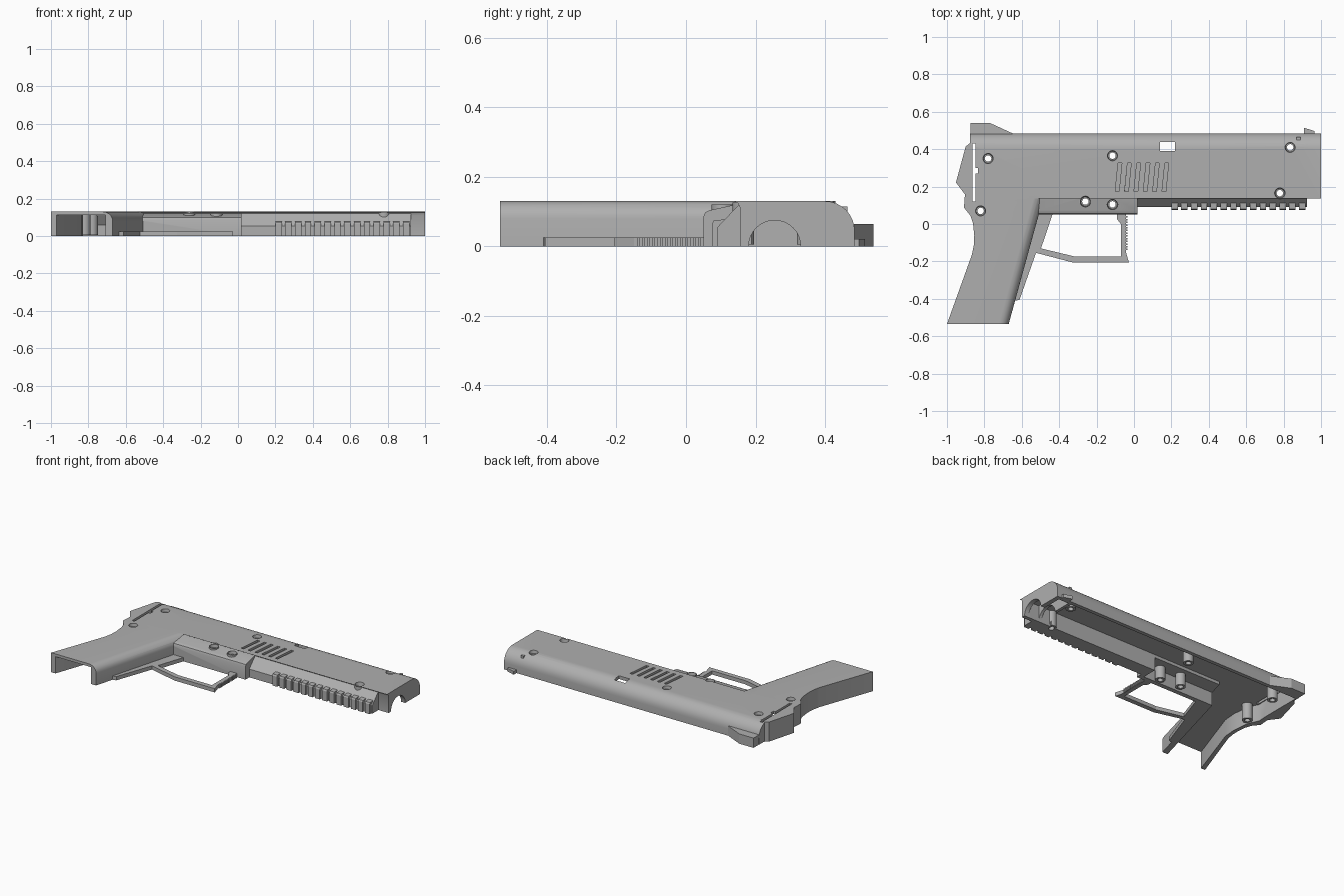
import bpy, bmesh, math
from mathutils import Matrix

cube = bpy.data.objects.get("Cube")
if cube:
    bpy.data.objects.remove(cube, do_unlink=True)

grey = bpy.data.materials.new("matte_grey")
grey.use_nodes = True
grey.diffuse_color = (0.43, 0.43, 0.43, 1)
grey.node_tree.nodes["Principled BSDF"].inputs["Base Color"].default_value = (0.43, 0.43, 0.43, 1)


def finish(name, bm):
    bmesh.ops.recalc_face_normals(bm, faces=bm.faces)
    me = bpy.data.meshes.new(name)
    bm.to_mesh(me)
    bm.free()
    ob = bpy.data.objects.new(name, me)
    bpy.context.collection.objects.link(ob)
    me.materials.append(grey)
    return ob


def prism(name, pts, lo, hi, along="z", round_edge=None):
    """Extrude an outline: x,y points along z, or y,z points along x."""
    bm = bmesh.new()
    place = (lambda p, d: (p[0], p[1], d)) if along == "z" else (lambda p, d: (d, p[0], p[1]))
    rings = [[bm.verts.new(place(p, d)) for p in pts] for d in (lo, hi)]
    n = len(pts)
    bm.faces.new(rings[0])
    bm.faces.new(rings[1])
    for i in range(n):
        j = (i + 1) % n
        bm.faces.new((rings[0][i], rings[0][j], rings[1][j], rings[1][i]))
    if round_edge:
        edge = bm.edges.get((rings[1][0], rings[1][1]))
        bmesh.ops.bevel(bm, geom=[edge], offset=round_edge, segments=6, profile=0.5, affect='EDGES')
    return finish(name, bm)


def box(name, x0, x1, y0, y1, z0, z1):
    return prism(name, [(x0, y0), (x1, y0), (x1, y1), (x0, y1)], z0, z1)


def cone(name, x, y, z0, z1, r0, r1, along="z"):
    """Round part; along x, the values z0 and z1 are x limits and (x, y) is (y, z)."""
    bm = bmesh.new()
    bmesh.ops.create_cone(bm, cap_ends=True, segments=32, radius1=r0, radius2=r1, depth=z1 - z0)
    if along == "x":
        bm.transform(Matrix.Translation(((z0 + z1) / 2, x, y)) @ Matrix.Rotation(math.pi / 2, 4, 'Y'))
    else:
        bm.transform(Matrix.Translation((x, y, (z0 + z1) / 2)))
    return finish(name, bm)


def combine(target, tool, op):
    mod = target.modifiers.new(op.lower(), 'BOOLEAN')
    mod.operation, mod.solver, mod.object = op, 'EXACT', tool
    bpy.context.view_layer.objects.active = target
    bpy.ops.object.modifier_apply(modifier=mod.name)
    bpy.data.objects.remove(tool, do_unlink=True)


# Upper body: long prism with a rounded upper edge
arc = [(0.40 + 0.085 * math.sin(a), 0.045 + 0.085 * math.cos(a))
       for a in [i * math.pi / 16 for i in range(9)]]
body = prism("body_shell", [(0.155, 0), (0.155, 0.112), (0.149, 0.125), (0.136, 0.13)] + arc + [(0.485, 0)],
             -0.877, 1, "x")

# Grip with the rear tail, frame block and under-rail
grip = prism("grip", [(-0.67, -0.535), (-0.468, 0.2), (-0.6, 0.3), (-0.88, 0.43), (-0.9, 0.414),
                      (-0.952, 0.222), (-0.904, 0.158), (-0.909, 0.088), (-0.875, 0.045),
                      (-0.861, 0.005), (-0.854, -0.06), (-0.856, -0.11), (-0.867, -0.165),
                      (-1, -0.535)], 0, 0.13, round_edge=0.05)
combine(body, grip, 'UNION')
combine(body, prism("frame_block", [(0.05, 0), (0.05, 0.085), (0.055, 0.098), (0.068, 0.104),
                                    (0.14, 0.12), (0.17, 0.124), (0.17, 0)], -0.54, 0.02, "x"), 'UNION')
combine(body, prism("under_rail", [(0.09, 0), (0.09, 0.055), (0.152, 0.12), (0.17, 0.12), (0.17, 0)],
                    0.0, 0.925, "x"), 'UNION')

# Hollow interior, open underneath and at the grip end
cavities = [
    prism("slide_cavity", [(0.18, -0.05), (0.18, 0.108), (0.425, 0.108), (0.46, 0.06), (0.46, -0.05)],
          -0.868, 0.97, "x"),
    prism("grip_cavity", [(-0.727, -0.6), (-0.512, 0.18), (-0.6, 0.3), (-0.86, 0.36), (-0.872, 0.12),
                          (-0.84, 0.05), (-0.828, -0.06), (-0.835, -0.15), (-0.992, -0.6)], -0.05, 0.112),
    box("block_cavity", -0.56, -0.01, 0.08, 0.21, -0.05, 0.088)]
for c in cavities:
    combine(body, c, 'DIFFERENCE')

# Inner bulkhead near the muzzle, and screw bosses
combine(body, box("bulkhead", 0.87, 0.89, 0.17, 0.465, 0.004, 0.115), 'UNION')
screws = [(-0.78, 0.35, 0.13), (-0.82, 0.07, 0.13), (-0.115, 0.365, 0.13), (0.835, 0.41, 0.13),
          (-0.26, 0.12, 0.121), (-0.115, 0.105, 0.121), (0.78, 0.165, 0.126)]
for x, y, top in screws:
    boss_top = top if top < 0.13 else 0.118
    combine(body, cone("boss", x, y, 0.006, boss_top, 0.031, 0.031), 'UNION')
for x, y, top in screws:
    combine(body, cone("screw_hole", x, y, -0.02, 0.2, 0.017, 0.017), 'DIFFERENCE')
    combine(body, cone("countersink", x, y, top - 0.02, top + 0.01, 0.024, 0.029), 'DIFFERENCE')

# Muzzle openings, window, rear slot and side grooves
combine(body, cone("muzzle_hole", 0.255, 0, 0.8, 1.1, 0.075, 0.075, "x"), 'DIFFERENCE')
combine(body, cone("rod_hole", 0.398, 0, 0.8, 1.1, 0.034, 0.034, "x"), 'DIFFERENCE')
combine(body, box("window", 0.14, 0.22, 0.39, 0.438, -0.05, 0.2), 'DIFFERENCE')
combine(body, box("rear_slot", -0.864, -0.847, 0.12, 0.43, 0.05, 0.2), 'DIFFERENCE')
combine(body, box("slot_notch", -0.85, -0.833, 0.27, 0.3, 0.05, 0.2), 'DIFFERENCE')
for i in range(6):
    x = -0.1 + i * 0.05
    combine(body, prism("groove", [(x, 0.175), (x + 0.02, 0.175), (x + 0.035, 0.325), (x + 0.015, 0.325)],
                        0.117, 0.2), 'DIFFERENCE')

# Rail ribs
for i in range(14):
    x = 0.2 + i * 0.0525
    prism("rail_rib", [(0.075, 0), (0.075, 0.066), (0.08, 0.075), (0.115, 0.078), (0.115, 0)],
          x, x + 0.034, "x")

# Trigger guard with its front ridges, and the strip down the grip
guard_top = 0.025
prism("trigger_guard", [(-0.54, -0.15), (-0.326, -0.206), (-0.027, -0.206), (-0.043, -0.15), (-0.043, 0.06),
                        (-0.09, 0.06), (-0.09, 0.025), (-0.07, 0.0), (-0.07, -0.174), (-0.316, -0.174),
                        (-0.5, -0.13), (-0.54, -0.12)], 0, guard_top)
prism("grip_strip", [(-0.433, 0.06), (-0.497, -0.13), (-0.524, -0.155), (-0.612, -0.405), (-0.632, -0.41),
                     (-0.645, -0.41), (-0.515, 0.06)], 0, guard_top)
for i in range(13):
    y = -0.14 + i * 0.0145
    box("guard_ridge", -0.045, -0.036, y, y + 0.008, 0, guard_top)

# Sights
prism("rear_sight", [(-0.875, 0.47), (-0.875, 0.54), (-0.77, 0.54), (-0.65, 0.485), (-0.65, 0.47)], 0, 0.065)
prism("front_sight", [(0.908, 0.475), (0.908, 0.515), (0.965, 0.497), (0.965, 0.475)], 0, 0.022)

# Smooth the rounded faces, keep corners crisp
bpy.ops.object.select_all(action='DESELECT')
body.select_set(True)
bpy.context.view_layer.objects.active = body
bpy.ops.object.shade_smooth_by_angle(angle=math.radians(30))
